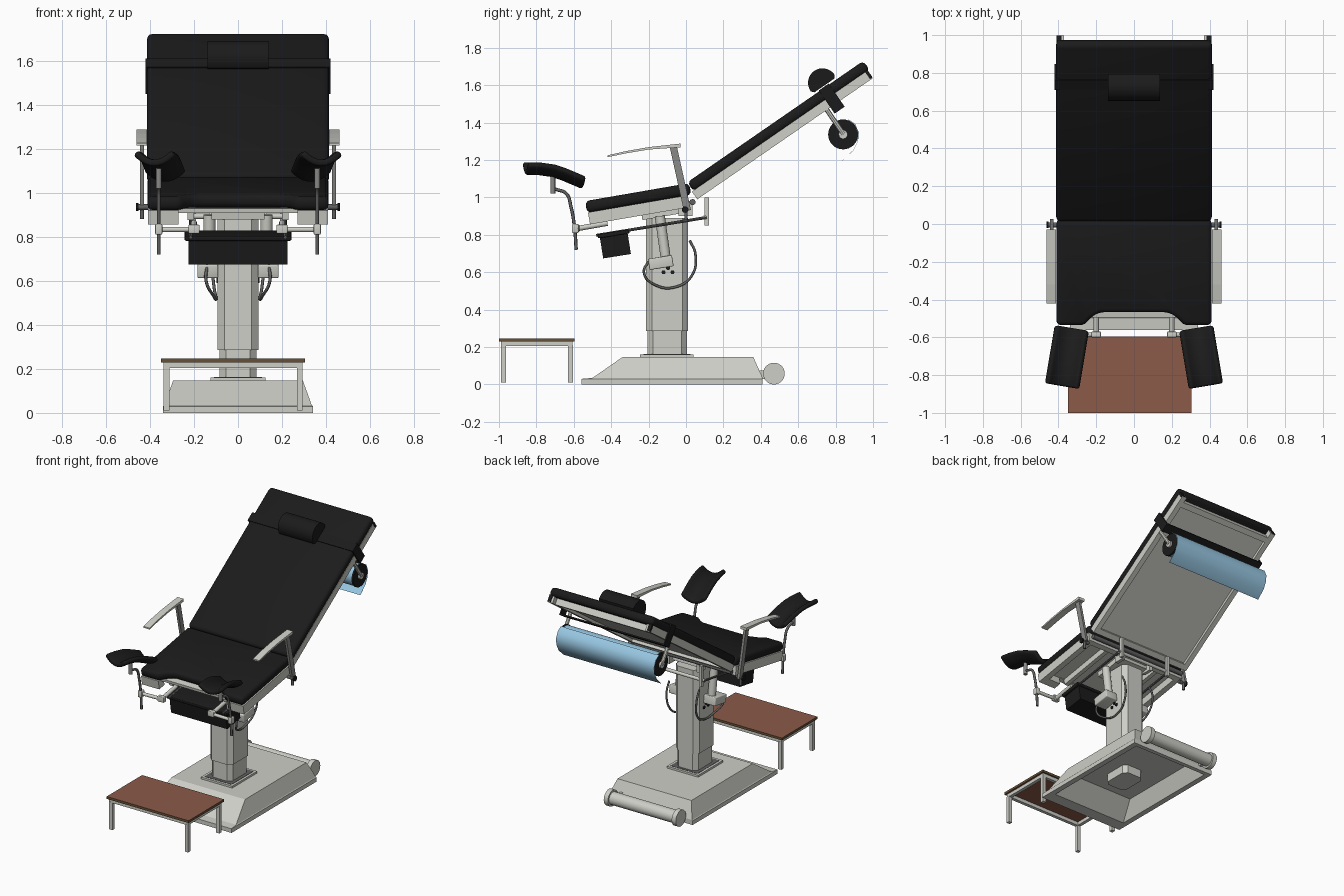
import bpy, bmesh, math
from mathutils import Matrix, Vector

cube = bpy.data.objects.get("Cube")
if cube:
    bpy.data.objects.remove(cube)


def material(name, *rgb):
    m = bpy.data.materials.new(name)
    m.use_nodes = True
    m.diffuse_color = (*rgb, 1)
    m.node_tree.nodes["Principled BSDF"].inputs["Base Color"].default_value = (*rgb, 1)
    return m


BLACK = material("black upholstery", .011, .011, .011)
LIGHT = material("light grey enamel", .62, .62, .575)
METAL = material("dark metal", .12, .12, .12)
STEEL = material("mid grey steel", .25, .25, .24)
PAPER = material("blue paper", .31, .57, .76)
WOOD = material("brown wood", .26, .105, .066)
EDGE = material("olive wood edge", .13, .08, .035)
SIDES = ((1, "left"), (-1, "right"))
WORLD = Matrix.Identity(4)


def place(y, z, angle, x=0):
    return Matrix.Translation((x, y, z)) @ Matrix.Rotation(math.radians(angle), 4, "X")


def finish(name, bm, mat, frame=WORLD, bevel=0, smooth=False):
    bmesh.ops.recalc_face_normals(bm, faces=bm.faces)
    if bevel:
        bmesh.ops.bevel(bm, geom=bm.edges[:], offset=bevel, segments=3, profile=.5,
                        affect="EDGES", clamp_overlap=True)
    mesh = bpy.data.meshes.new(name)
    bm.to_mesh(mesh)
    bm.free()
    mesh.materials.append(mat)
    ob = bpy.data.objects.new(name, mesh)
    bpy.context.collection.objects.link(ob)
    ob.matrix_world = frame
    if smooth or bevel:
        bpy.ops.object.select_all(action="DESELECT")
        ob.select_set(True)
        bpy.context.view_layer.objects.active = ob
        bpy.ops.object.shade_smooth_by_angle(angle=math.radians(35))
    return ob


def box(name, mat, x, y, z, frame=WORLD, bevel=0):
    """Box from (min, max) pairs."""
    bm = bmesh.new()
    bmesh.ops.create_cube(bm, size=1)
    for v in bm.verts:
        v.co = [sum(r) / 2 + c * (r[1] - r[0]) for r, c in zip((x, y, z), v.co)]
    return finish(name, bm, mat, frame, bevel)


def prism(name, mat, points, lo, hi, axis, frame=WORLD, bevel=0, smooth=False):
    """Outline extruded along x (points are y, z) or z (points are x, y)."""
    bm = bmesh.new()
    at = (lambda p, h: (h, *p)) if axis == "x" else (lambda p, h: (*p, h))
    face = bm.faces.new([bm.verts.new(at(p, lo)) for p in points])
    geom = bmesh.ops.extrude_face_region(bm, geom=[face])["geom"]
    bmesh.ops.translate(bm, verts=[g for g in geom if isinstance(g, bmesh.types.BMVert)],
                        vec=at((0, 0), hi - lo))
    return finish(name, bm, mat, frame, bevel, smooth)


def rod(name, mat, a, b, r, sides=20):
    a, b = Vector(a), Vector(b)
    bm = bmesh.new()
    bmesh.ops.create_cone(bm, cap_ends=True, segments=sides, radius1=r, radius2=r,
                          depth=(b - a).length)
    turn = (b - a).to_track_quat("Z", "Y").to_matrix().to_4x4()
    return finish(name, bm, mat, Matrix.Translation((a + b) / 2) @ turn, smooth=True)


def tube(name, mat, points, r):
    """Smooth bent tube through the points."""
    curve = bpy.data.curves.new(name, "CURVE")
    curve.dimensions = "3D"
    curve.bevel_depth, curve.bevel_resolution, curve.use_fill_caps = r, 2, True
    curve.resolution_u = 6
    spline = curve.splines.new("BEZIER")
    spline.bezier_points.add(len(points) - 1)
    for p, co in zip(spline.bezier_points, points):
        p.co = co
        p.handle_left_type = p.handle_right_type = "AUTO"
    curve.materials.append(mat)
    ob = bpy.data.objects.new(name, curve)
    bpy.context.collection.objects.link(ob)


def loft(name, mat, rings):
    """Stack of rectangles (half width, front y, back y, z)."""
    bm = bmesh.new()
    loops = [[bm.verts.new(c) for c in ((-w, a, z), (w, a, z), (w, b, z), (-w, b, z))]
             for w, a, b, z in rings]
    for p, q in zip(loops, loops[1:]):
        for i in range(4):
            bm.faces.new((p[i], p[i - 1], q[i - 1], q[i]))
    bm.faces.new(loops[0])
    bm.faces.new(loops[-1])
    finish(name, bm, mat)


# Base with hollow underside, collar and transport roller
loft("base", LIGHT, [(.25, -.34, .30, .11), (.3, -.47, .38, 0), (.34, -.56, .41, 0),
                     (.34, -.56, .41, .03), (.335, -.50, .41, .035), (.295, -.34, .36, .146)])
box("column_collar", LIGHT, (-.125, .125), (-.245, .04), (.13, .16))
box("collar_gap", METAL, (-.108, .108), (-.228, .023), (.158, .162))
rod("transport_roller", LIGHT, (-.26, .47, .058), (.26, .47, .058), .045, 28)
for s, side in SIDES:
    rod(side + "_roller_cap", LIGHT, (s * .255, .47, .058), (s * .288, .47, .058), .058, 28)
    box(side + "_roller_bracket", LIGHT, (s * .24 - .01, s * .24 + .01), (.36, .47), (.03, .075))


# Telescopic column with chamfered corners
def octagon(w, a, b, c):
    return [(-w + c, a), (w - c, a), (w, a + c), (w, b - c),
            (w - c, b), (-w + c, b), (-w, b - c), (-w, a + c)]


prism("lower_column", LIGHT, octagon(.083, -.205, .005, .028), .05, .33, "z")
prism("upper_column", LIGHT, octagon(.092, -.213, .01, .03), .285, .89, "z")

# Seat
SEAT = place(-.513, .856, 9.8)
half = [(.18, .065), (.225, .04), (.265, -.005), (.411, -.005), (.411, .56)]
prism("seat_cushion", BLACK, half + [(-x, y) for x, y in reversed(half)],
      .063, .127, "z", SEAT, .024)
for s, side in SIDES:
    box(side + "_seat_rail", LIGHT, sorted((s * .27, s * .408)), (0, .06), (0, .065), SEAT)
    box(side + "_seat_side_rail", LIGHT, sorted((s * .365, s * .408)), (.05, .54), (0, .065), SEAT)
    box(side + "_seat_inner_rail", LIGHT, sorted((s * .2, s * .23)), (.06, .54), (.01, .06), SEAT)
box("seat_front_bar", LIGHT, (-.27, .27), (.03, .065), (.048, .068), SEAT)
box("seat_rear_bar", LIGHT, (-.4, .4), (.5, .54), (0, .06), SEAT)
box("seat_panel", LIGHT, (-.4, .4), (.055, .53), (.052, .064), SEAT)
box("seat_mount", LIGHT, (-.12, .12), (.28, .52), (-.025, .012), SEAT)

# Backrest: cushion, open frame and rear panel
BACK = place(.06, .99, 34.6)
box("backrest_cushion", BLACK, (-.413, .413), (.008, 1.152), (.044, .105), BACK, .024)
for s, side in SIDES:
    box(side + "_backrest_rail", LIGHT, sorted((s * .37, s * .408)), (0, 1.138), (0, .05), BACK)
    box(side + "_backrest_corner", BLACK, sorted((s * .385, s * .41)), (1.125, 1.142), (.004, .052), BACK)
for name, y in (("lower", 0), ("upper", 1.06)):
    box(name + "_backrest_bar", LIGHT, (-.38, .38), (y, y + .04), (0, .045), BACK)
box("backrest_panel", LIGHT, (-.38, .38), (.03, 1.1), (.02, .046), BACK)

# Head pillow and its strap around the backrest
arc = [(.905 + .078 * math.cos(t * math.pi / 16), .13 + .08 * math.sin(t * math.pi / 16))
       for t in range(17)]
prism("head_pillow", BLACK, [(.97, .115)] + arc + [(.84, .115)], -.138, .138, "x", BACK, smooth=True)
box("strap_front", BLACK, (-.42, .42), (.865, .93), (.103, .11), BACK)
box("strap_back", BLACK, (-.42, .42), (.865, .93), (-.04, -.03), BACK)
for s, side in SIDES:
    box(side + "_strap_side", BLACK, sorted((s * .411, s * .42)), (.865, .93), (-.04, .11), BACK)

# Paper roll holder behind the backrest, with a loose sheet hanging from the roll
rod("paper_roll", PAPER, (-.375, .84, 1.337), (.375, .84, 1.337), .076, 32)
sheet = [(.03, .079), (.065, .055), (.084, .01), (.08, -.035), (.055, -.085), (0, -.137)]
prism("paper_sheet", PAPER, sheet + [(y - .003, z - .002) for y, z in reversed(sheet)],
      -.392, .392, "x", place(.84, 1.337, 0), smooth=True)
for s, side in SIDES:
    rod(side + "_roll_disc", BLACK, (s * .375, .84, 1.337), (s * .388, .84, 1.337), .08, 32)
    rod(side + "_roll_hub", LIGHT, (s * .385, .84, 1.337), (s * .402, .84, 1.337), .024)
    rod(side + "_roll_arm", LIGHT, (s * .395, .735, 1.495), (s * .395, .843, 1.337), .013, 8)

# Hinge between seat and backrest
rod("hinge_tube", METAL, (-.39, .035, .975), (.39, .035, .975), .016)
rod("lower_hinge_tube", LIGHT, (-.22, .1, .893), (.22, .1, .893), .012)
for s, side in SIDES:
    box(side + "_hinge_lever", LIGHT, (s * .2 - .01, s * .2 + .01), (.1, .122), (.85, 1.0))
    box(side + "_hinge_lug", LIGHT, (s * .12 - .012, s * .12 + .012), (-.04, .035), (.9, .98))

    # Actuators, motors and cables beside the column
    rod(side + "_actuator", LIGHT, (s * .13, -.105, .65), (s * .13, -.14, .9), .027)
    box(side + "_motor", LIGHT, sorted((s * .09, s * .185)), (-.065, .065), (-.03, .03),
        place(-.135, .652, 9), .006)
    tube(side + "_cable", METAL, [(s * .14, -.19, .67), (s * .145, -.225, .6), (s * .11, -.16, .53),
                                  (s * .1, -.06, .52), (s * .11, .03, .58), (s * .12, .05, .7),
                                  (s * .12, .02, .77)], .007)
    for y, z in ((-.12, .6), (-.096, .622), (-.072, .6)):
        rod(side + "_socket", BLACK, (s * .09, y, z), (s * .098, y, z), .011, 10)

    # Rails carrying the basin
    rod(side + "_basin_rail", METAL, (s * .215, -.48, .797), (s * .215, .11, .893), .008, 8)

    # Armrest with post and clamp knob
    prism(side + "_armrest", LIGHT,
          [(-.42, 1.225), (-.32, 1.248), (-.2, 1.269), (-.03, 1.288),
           (-.03, 1.268), (-.2, 1.256), (-.32, 1.236), (-.42, 1.215)],
          s * .413, s * .462, "x")
    box(side + "_armrest_post", STEEL, (s * .436 - .009, s * .436 + .009), (-.019, .019),
        (-.175, .175), place(-.03, 1.1, 12.5))
    rod(side + "_armrest_pivot", METAL, (s * .4, -.005, .935), (s * .455, -.005, .935), .013)
    rod(side + "_armrest_knob", BLACK, (s * .452, -.005, .935), (s * .463, -.005, .935), .018, 10)
    rod(side + "_armrest_stem", METAL, (s * .436, 0, .88), (s * .436, 0, .95), .009)

    # Leg support: bracket, clamp, bent rod
    rod(side + "_leg_slide", LIGHT, (s * .2, -.42, .862), (s * .2, -.585, .833), .014, 12)
    box(side + "_slide_clamp", LIGHT, (s * .2 - .025, s * .2 + .025), (-.6, -.57), (.815, .855), bevel=.005)
    rod(side + "_leg_arm", LIGHT, (s * .2, -.585, .833), (s * .36, -.59, .833), .012, 12)
    box(side + "_rod_clamp", LIGHT, (s * .36 - .016, s * .36 + .016), (-.61, -.575), (.81, .858), bevel=.005)
    tube(side + "_leg_rod", METAL, [(s * .36, -.587, .72), (s * .36, -.595, .83), (s * .36, -.615, .95),
                                    (s * .36, -.64, 1.02), (s * .36, -.7, 1.045)], .009)
    rod(side + "_leg_joint", STEEL, (s * .36, -.712, 1.02), (s * .36, -.712, 1.12), .013)

    # Leg support: padded trough
    bm = bmesh.new()
    rows = []
    for y, z in ((-.155, 1.136), (-.08, 1.134), (-.01, 1.124), (.05, 1.104), (.1, 1.083), (.155, 1.06)):
        rows.append([bm.verts.new((.086 * u / 5, y, z + .045 * (u / 5) ** 2)) for u in range(-5, 6)])
    for p, q in zip(rows, rows[1:]):
        for i in range(10):
            bm.faces.new((p[i], p[i + 1], q[i + 1], q[i]))
    turn = Matrix.Translation((s * .355, -.705, 0)) @ Matrix.Rotation(s * math.radians(9.5), 4, "Z")
    pad = finish(side + "_leg_pad", bm, BLACK, turn, smooth=True)
    thick = pad.modifiers.new("padding", "SOLIDIFY")
    thick.thickness, thick.offset = .03, 0
    soft = pad.modifiers.new("soft edge", "BEVEL")
    soft.width, soft.segments = .01, 2

# Basin under the seat
BASIN = place(-.378, .745, 9)
box("basin", BLACK, (-.225, .225), (-.075, .075), (-.06, .06), BASIN)
box("basin_rim", BLACK, (-.242, .242), (-.085, .085), (.05, .072), BASIN, .005)

# Step stool
top = box("step_top", WOOD, (-.35, .305), (-1, -.595), (.23, .247))
top.data.materials.append(EDGE)
for f in top.data.polygons:
    f.material_index = int(abs(f.normal.z) < .5)
for y in (-.976, -.618):
    box("step_cross_rail", LIGHT, (-.338, .293), (y - .012, y + .012), (.205, .23))
    for x in (-.325, .28):
        box("step_leg", LIGHT, (x - .013, x + .013), (y - .013, y + .013), (.01, .21))
for x in (-.325, .28):
    box("step_side_rail", LIGHT, (x - .012, x + .012), (-.98, -.61), (.205, .23))
